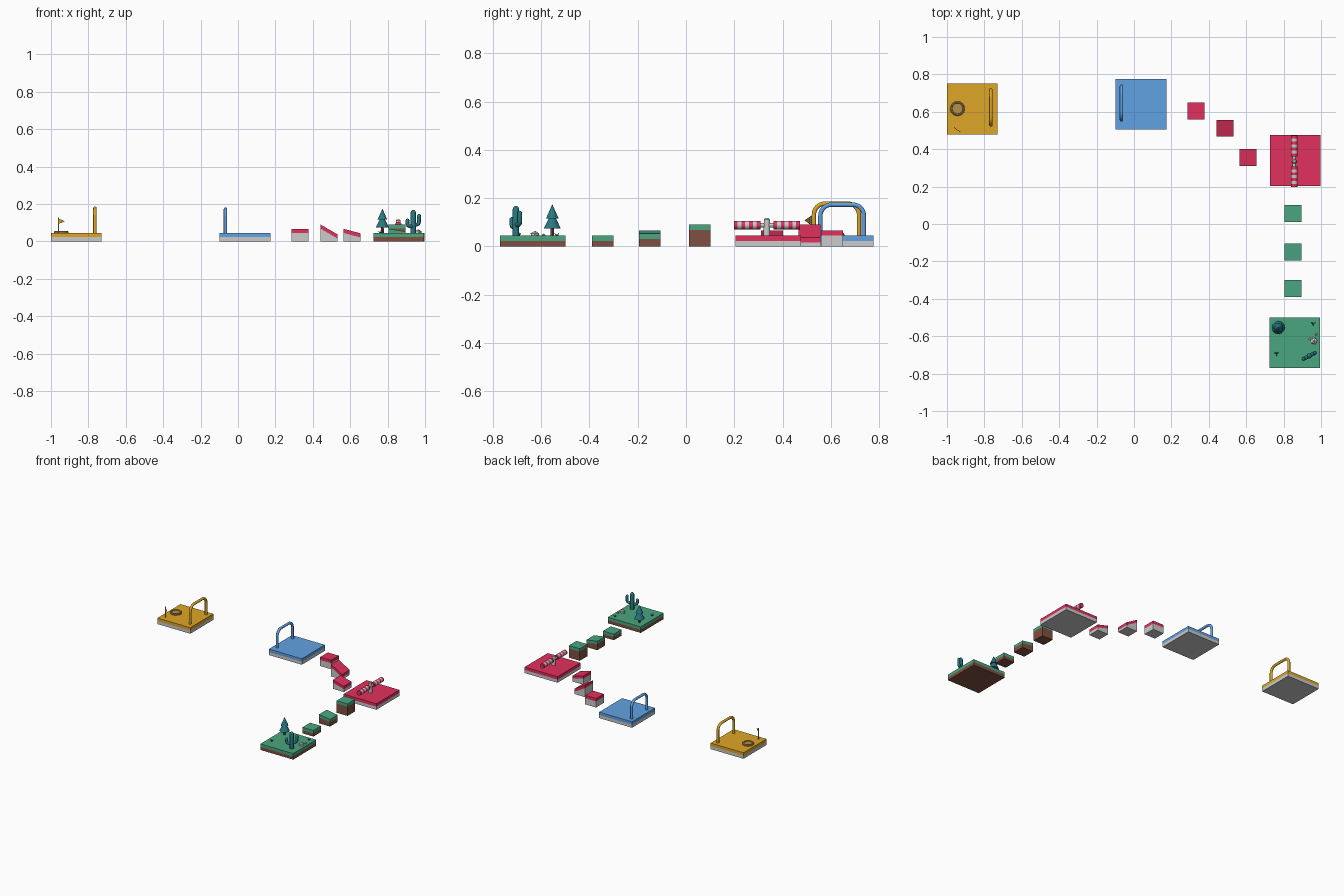
import bpy, bmesh, math, random
from mathutils import Vector

if "Cube" in bpy.data.objects:
    bpy.data.objects.remove(bpy.data.objects["Cube"])

random.seed(4)
COLORS = {
    "yellow": (0.73, 0.38, 0.02), "blue": (0.12, 0.36, 0.77), "red": (0.76, 0.03, 0.11),
    "green": (0.07, 0.38, 0.22), "brown": (0.22, 0.08, 0.05), "teal": (0.02, 0.19, 0.22),
    "tan": (0.45, 0.28, 0.08),
}
MATS = {}


def paint(obj, color):
    if color:
        if color not in MATS:
            MATS[color] = bpy.data.materials.new(color)
            MATS[color].diffuse_color = (*COLORS[color], 1)
        obj.data.materials.append(MATS[color])
    return obj


def mesh_obj(name, bm, color):
    bmesh.ops.recalc_face_normals(bm, faces=bm.faces)
    me = bpy.data.meshes.new(name)
    bm.to_mesh(me)
    bm.free()
    obj = bpy.data.objects.new(name, me)
    bpy.context.collection.objects.link(obj)
    return paint(obj, color)


def slab(name, x, y, size, bottom, top, color):
    """Square block; bottom and top are (z at left, z at right)."""
    bm = bmesh.new()
    bmesh.ops.create_cube(bm, size=1)
    for v in bm.verts:
        v.co.z = (top if v.co.z > 0 else bottom)[v.co.x > 0]
        v.co.x = x + v.co.x * size
        v.co.y = y + v.co.y * size
    return mesh_obj(name, bm, color)


def tile(name, x, y, size, left, right, color, base):
    """Coloured cap over a base, with optional sloping top."""
    cap = 0.022
    mid = (left - cap, right - cap)
    slab(name + "_base", x, y, size, (0, 0), mid, base)
    slab(name + "_top", x, y, size, mid, (left, right), color)


def cylinder(name, a, b, r1, r2, color, sides=16):
    a, b = Vector(a), Vector(b)
    bm = bmesh.new()
    bmesh.ops.create_cone(bm, cap_ends=True, segments=sides, radius1=r1, radius2=r2,
                          depth=(b - a).length)
    obj = mesh_obj(name, bm, color)
    obj.location = (a + b) / 2
    obj.rotation_mode = 'QUATERNION'
    obj.rotation_quaternion = (b - a).to_track_quat('Z', 'Y')
    return obj


def lathe(name, profile, loc, color, sides=24, closed=False):
    bm = bmesh.new()
    vs = [bm.verts.new((r, 0, z)) for r, z in profile]
    pairs = list(zip(vs, vs[1:])) + ([(vs[-1], vs[0])] if closed else [])
    edges = [bm.edges.new(p) for p in pairs]
    bmesh.ops.spin(bm, geom=vs + edges, axis=(0, 0, 1), cent=(0, 0, 0),
                   angle=math.tau, steps=sides)
    bmesh.ops.remove_doubles(bm, verts=bm.verts, dist=1e-5)
    obj = mesh_obj(name, bm, color)
    obj.location = loc
    return obj


def tube(name, pts, radius, color, tip=()):
    """Round tube along points; tip scales the radius of the last points."""
    cu = bpy.data.curves.new(name, 'CURVE')
    cu.dimensions = '3D'
    cu.bevel_depth = radius
    cu.bevel_resolution = 3
    cu.use_fill_caps = True
    sp = cu.splines.new('POLY')
    sp.points.add(len(pts) - 1)
    for p, co in zip(sp.points, pts):
        p.co = (*co, 1)
    for p, s in zip(list(sp.points)[len(pts) - len(tip):], tip):
        p.radius = s
    obj = bpy.data.objects.new(name, cu)
    bpy.context.collection.objects.link(obj)
    return paint(obj, color)


# Platforms
BIG, H = 0.271, 0.045
tile("start_platform", 0.859, -0.635, BIG, H, H, "green", "brown")
tile("spinner_platform", 0.8625, 0.34, BIG, H, H, "red", None)
tile("rail_platform", 0.037, 0.641, BIG, H, H, "blue", None)
tile("goal_platform", -0.8645, 0.615, BIG, H, H, "yellow", None)

# Stepping blocks: x, y, left height, right height
for i, (x, y, l, r) in enumerate([(0.85, -0.345, H, H), (0.85, -0.15, 0.067, 0.053),
                                  (0.85, 0.057, 0.09, 0.09)]):
    tile(f"green_step_{i}", x, y, 0.09, l, r, "green", "brown")
for i, (x, y, l, r) in enumerate([(0.61, 0.356, 0.067, 0.043), (0.486, 0.512, 0.09, 0.038),
                                  (0.331, 0.605, 0.067, 0.067)]):
    tile(f"red_step_{i}", x, y, 0.09, l, r, "red", None)


# Rounded arches
def arch(name, x, y0, y1, top, color, rad=0.045):
    pts = [(x, y0, 0.04)]
    for cy, start in ((y0 + rad, 180), (y1 - rad, 90)):
        for k in range(9):
            a = math.radians(start - k * 11.25)
            pts.append((x, cy + rad * math.cos(a), top - rad + rad * math.sin(a)))
    tube(name, pts + [(x, y1, 0.04)], 0.0095, color)


arch("blue_arch", -0.067, 0.557, 0.737, 0.173, "blue")
arch("yellow_arch", -0.765, 0.53, 0.717, 0.177, "yellow")

# Goal cup: raised rim with a shallow floor
lathe("goal_cup", [(0, 0.006), (0.028, 0.006), (0.03, 0.011), (0.035, 0.011), (0.039, 0.006),
                   (0.039, 0)], (-0.944, 0.617, H), "tan")

# Flag
cylinder("flag_pole", (-0.96, 0.517, 0.04), (-0.96, 0.517, 0.127), 0.003, 0.003, None, 8)
bm = bmesh.new()
bm.faces.new([bm.verts.new(c) for c in ((-0.961, 0.516, 0.123), (-0.961, 0.516, 0.092),
                                        (-0.927, 0.493, 0.108))])
mesh_obj("flag_cloth", bm, "yellow").modifiers.new("thickness", 'SOLIDIFY').thickness = 0.003

# Spinner: post, axle and two striped rollers
sx, sy, sz = 0.857, 0.335, 0.088
cylinder("spinner_post", (sx, sy, 0.04), (sx, sy, 0.112), 0.014, 0.012, None, 12)
cylinder("spinner_cap", (sx, sy, 0.112), (sx, sy, 0.118), 0.012, 0.006, None, 12)
cylinder("spinner_axle", (sx, sy - 0.04, sz), (sx, sy + 0.04, sz), 0.009, 0.009, None, 12)
for side in (-1, 1):
    for i in range(7):
        d = 0.027 + i * 0.0157
        cylinder(f"roller_stripe_{side}_{i}", (sx, sy + side * d, sz),
                 (sx, sy + side * (d + 0.0157), sz), 0.0175, 0.0175,
                 None if i % 2 else "red").data.shade_smooth()
for o in bpy.data.objects:
    if o.name.startswith("roller_stripe"):
        for f in o.data.polygons:
            f.use_smooth = abs(f.normal.z) < 0.5

# Pine tree
tx, ty = 0.772, -0.554
cylinder("tree_trunk", (tx, ty, 0.04), (tx, ty, 0.08), 0.008, 0.007, "brown", 8)
cylinder("tree_lower_leaves", (tx, ty, 0.075), (tx, ty, 0.122), 0.035, 0.012, "teal", 12)
cylinder("tree_upper_leaves", (tx, ty, 0.116), (tx, ty, 0.175), 0.026, 0.0, "teal", 12)

# Cactus: trunk and two bent arms along a diagonal
cx, cy = 0.937, -0.705
dx, dy = 0.88, 0.47
TIP = (1, 0.85, 0.5, 0.05)


def tip_heights(top, r):
    return [top - r, top - r * 0.5, top - r * 0.13, top]


tube("cactus_trunk", [(cx, cy, 0.04)] + [(cx, cy, z) for z in tip_heights(0.168, 0.014)],
     0.014, "teal", TIP)
for name, s, low, top in (("left", -1, 0.08, 0.122), ("right", 1, 0.09, 0.148)):
    prof = [(0, low), (0.022, low), (0.031, low + 0.004), (0.035, low + 0.013)]
    prof += [(0.035, z) for z in tip_heights(top, 0.01)]
    tube(f"cactus_{name}_arm", [(cx + s * d * dx, cy + s * d * dy, z) for d, z in prof],
         0.010, "teal", TIP)

# Rocks
for i, (x, y, r) in enumerate([(0.963, -0.625, 0.021), (0.975, -0.59, 0.008),
                               (0.942, -0.615, 0.008)]):
    bm = bmesh.new()
    bmesh.ops.create_icosphere(bm, subdivisions=1, radius=r)
    for v in bm.verts:
        v.co *= random.uniform(0.9, 1.05)
    mesh_obj(f"rock_{i}", bm, None).location = (x, y, H)

# Grass tufts
for i, (x, y) in enumerate([(0.762, -0.692), (0.957, -0.533)]):
    for k in range(5 - 2 * i):
        a = k * 2.2 + 0.4
        cylinder(f"grass_{i}_{k}", (x, y, 0.043),
                 (x + 0.014 * math.cos(a), y + 0.014 * math.sin(a), 0.057), 0.004, 0.0, "teal", 4)

for m in bpy.data.materials:
    if m.users and not m.is_grease_pencil:
        m.use_nodes = True
        m.node_tree.nodes["Principled BSDF"].inputs["Base Color"].default_value = m.diffuse_color
